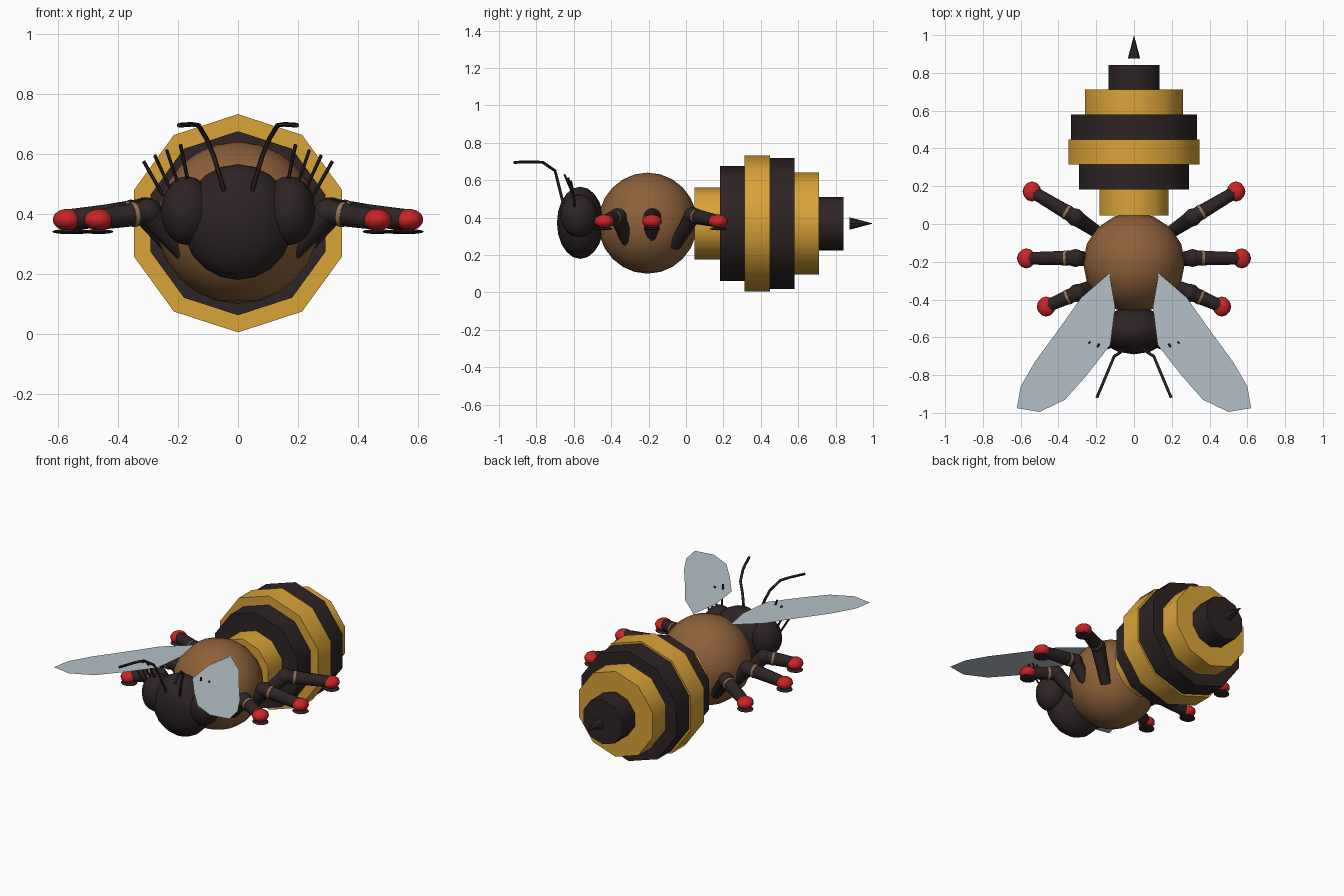
import bpy, math
from mathutils import Vector

if "Cube" in bpy.data.objects:
    bpy.data.objects.remove(bpy.data.objects["Cube"])

def material(name, rgb):
    m = bpy.data.materials.new(name)
    m.diffuse_color = (*rgb, 1)
    m.use_nodes = True
    m.node_tree.nodes["Principled BSDF"].inputs["Base Color"].default_value = m.diffuse_color
    return m

BLACK = material("dark_brown_black", (0.026, 0.017, 0.018))
GOLD = material("golden_yellow", (0.70, 0.37, 0.040))
BROWN = material("fur_brown", (0.27, 0.120, 0.041))
RED = material("foot_red", (0.60, 0.017, 0.019))
WING = material("wing_grey_blue", (0.46, 0.53, 0.57))
TAN = material("joint_tan", (0.30, 0.17, 0.09))

def finish(name, mat, angle=40):
    o = bpy.context.object
    o.name = name
    o.data.materials.append(mat)
    bpy.ops.object.transform_apply(location=False, rotation=True, scale=True)
    bpy.ops.object.shade_smooth_by_angle(angle=math.radians(angle))
    return o

def ball(name, loc, size, mat, seg=12, rings=10):
    bpy.ops.mesh.primitive_uv_sphere_add(segments=seg, ring_count=rings, radius=1, location=loc)
    bpy.context.object.scale = size
    return finish(name, mat, 60)

def rod(name, a, b, r1, r2, mat, sides=10):
    a, b = Vector(a), Vector(b)
    d = b - a
    bpy.ops.mesh.primitive_cone_add(vertices=sides, radius1=r1, radius2=r2,
                                    depth=d.length, location=(a + b) / 2)
    bpy.context.object.rotation_euler = d.to_track_quat('Z', 'Y').to_euler()
    return finish(name, mat)

def tube(name, pts, r, mat):
    c = bpy.data.curves.new(name, 'CURVE')
    c.dimensions = '3D'
    c.bevel_depth, c.bevel_resolution, c.use_fill_caps = r, 1, True
    s = c.splines.new('POLY')
    s.points.add(len(pts) - 1)
    for p, co in zip(s.points, pts):
        p.co = (*co, 1)
    o = bpy.data.objects.new(name, c)
    bpy.context.collection.objects.link(o)
    bpy.ops.object.select_all(action='DESELECT')
    bpy.context.view_layer.objects.active = o
    o.select_set(True)
    bpy.ops.object.convert(target='MESH')
    finish(name, mat, 60)

# Striped abdomen: ten-sided drums along y, one corner pointing up
MID = 0.368
edges = [0.045, 0.183, 0.314, 0.448, 0.58, 0.712, 0.843]
radii = [0.192, 0.307, 0.364, 0.351, 0.273, 0.143]
for i, r in enumerate(radii):
    rod(f"abdomen_ring_{i + 1}", (0, edges[i], MID), (0, edges[i + 1], MID),
        r, r, BLACK if i % 2 else GOLD)
rod("stinger", (0, 0.875, MID), (0, 1.0, MID), 0.033, 0, BLACK, 8)

# Thorax and head
ball("thorax", (0, -0.205, 0.37), (0.27, 0.265, 0.27), BROWN, 16, 12)
ball("head", (0, -0.565, 0.372), (0.19, 0.125, 0.193), BLACK, 14, 10)

# Leg layout: root, knee, foot for each pair (right side)
legs = {
    "front": ((0.17, -0.31, 0.26), (0.30, -0.365, 0.405), (0.465, -0.437, 0.38)),
    "middle": ((0.19, -0.19, 0.26), (0.31, -0.18, 0.405), (0.57, -0.182, 0.38)),
    "back": ((0.17, -0.06, 0.25), (0.31, 0.035, 0.41), (0.54, 0.172, 0.38)),
}
wing_outline = [(0.13, -0.26), (0.28, -0.39), (0.40, -0.56), (0.525, -0.73), (0.60, -0.86),
                (0.62, -0.975), (0.50, -0.995), (0.365, -0.93), (0.25, -0.80),
                (0.125, -0.64), (0.10, -0.44)]

for side, s in (("right", 1), ("left", -1)):
    def mir(p):
        return Vector((p[0] * s, p[1], p[2]))

    # Compound eye
    ball(f"{side}_eye", mir((0.17, -0.572, 0.41)), (0.088, 0.10, 0.115), BLACK)

    # Lashes above the eye
    for k, (bx, bz, tx, tz, ty) in enumerate([(0.25, 0.46, 0.315, 0.575, -0.61),
                                               (0.225, 0.48, 0.278, 0.595, -0.615),
                                               (0.20, 0.50, 0.238, 0.612, -0.63),
                                               (0.165, 0.50, 0.192, 0.63, -0.65)]):
        rod(f"{side}_lash_{k + 1}", mir((bx, -0.595, bz)), mir((tx, ty, tz)),
            0.006, 0.006, BLACK, 6)

    # Bent antenna
    tube(f"{side}_antenna", [mir(p) for p in [(0.045, -0.655, 0.47), (0.08, -0.685, 0.59),
         (0.105, -0.70, 0.65), (0.132, -0.765, 0.695), (0.155, -0.82, 0.698),
         (0.197, -0.92, 0.695)]], 0.008, BLACK)

    # Jointed legs with red feet
    for pair, pts in legs.items():
        root, knee, foot = map(mir, pts)
        n = f"{side}_{pair}"
        rod(n + "_upper_leg", root, knee, 0.032, 0.044, BLACK)
        ball(n + "_knee", knee, (0.048, 0.048, 0.045), BLACK)
        rod(n + "_lower_leg", knee, foot, 0.042, 0.034, BLACK)
        d = (foot - knee).normalized()
        rod(n + "_joint_band", knee + d * 0.048, knee + d * 0.062, 0.043, 0.042, TAN)
        ball(n + "_foot", foot, (0.048, 0.053, 0.036), RED)
        ball(n + "_foot_pad", foot + Vector((0, 0, -0.04)), (0.05, 0.045, 0.008), BLACK)

    # Flat wing
    me = bpy.data.meshes.new(f"{side}_wing")
    pts = wing_outline[::-s]
    me.from_pydata([(x * s, y, 0.603) for x, y in pts], [], [range(len(pts))])
    if me.polygons[0].normal.z < 0:
        me.flip_normals()
    me.materials.append(WING)
    bpy.context.collection.objects.link(bpy.data.objects.new(f"{side}_wing", me))
